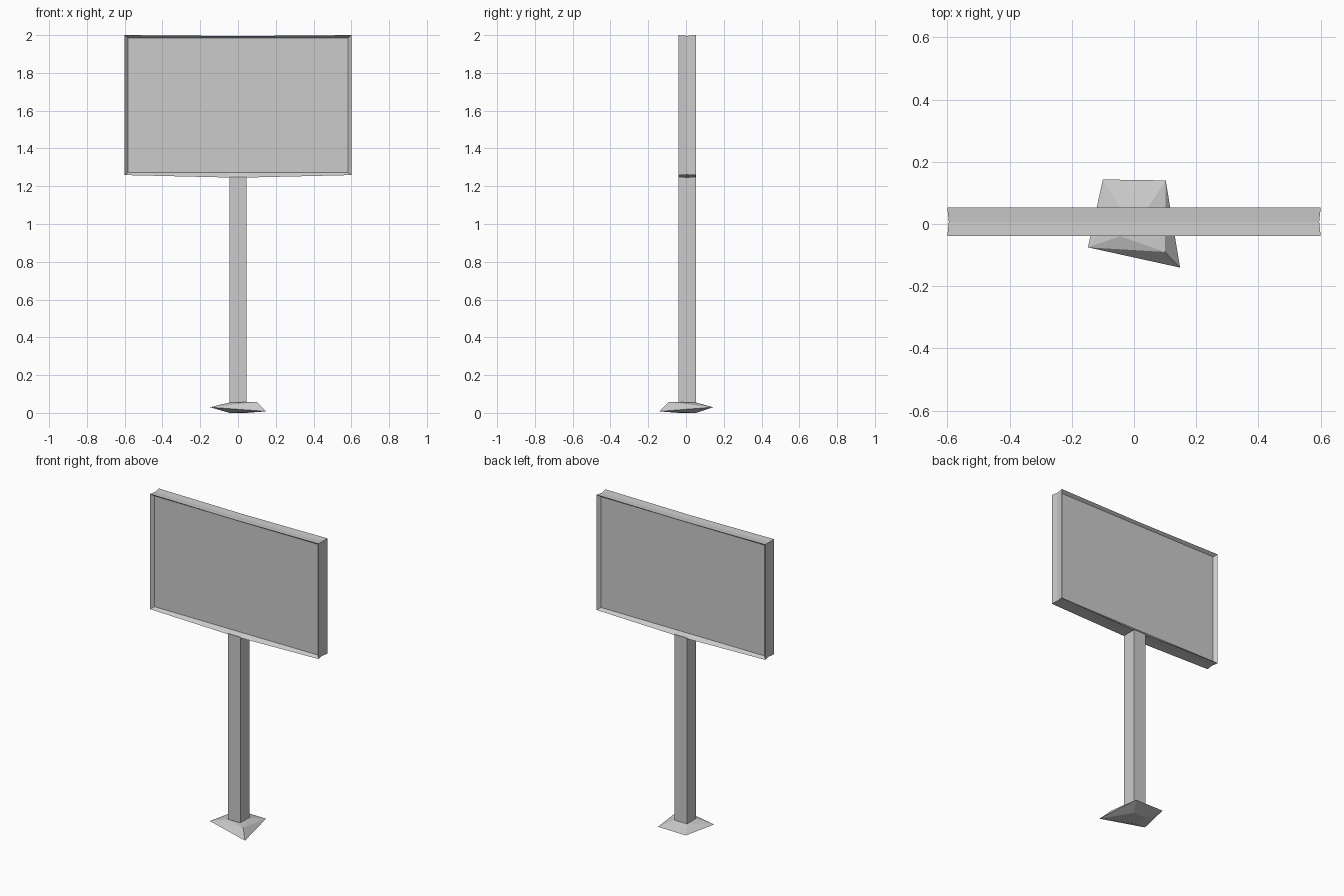
import bpy, bmesh

if "Cube" in bpy.data.objects:
    bpy.data.objects.remove(bpy.data.objects["Cube"])

Y0, Y1 = -0.039, 0.053          # front and back planes of board and post
YM = (Y0 + Y1) / 2


def finish(bm, name):
    bmesh.ops.recalc_face_normals(bm, faces=bm.faces)
    mesh = bpy.data.meshes.new(name)
    bm.to_mesh(mesh)
    bm.free()
    obj = bpy.data.objects.new(name, mesh)
    bpy.context.collection.objects.link(obj)
    return obj


def loft(name, rings):
    """Skin a list of equal-length point rings and cap both ends."""
    bm = bmesh.new()
    loops = [[bm.verts.new(p) for p in ring] for ring in rings]
    n = len(loops[0])
    for a, b in zip(loops, loops[1:]):
        for i in range(n):
            j = (i + 1) % n
            bm.faces.new((a[i], a[j], b[j], b[i]))
    bm.faces.new(loops[0])
    bm.faces.new(loops[-1])
    return finish(bm, name)


def board_ring(y, half, low, dip, top, sag):
    """Board outline: bottom dips at the post, top sags slightly."""
    return [(-half, y, low), (-0.045, y, dip), (0.045, y, dip),
            (half, y, low), (half, y, top), (0, y, sag), (-half, y, top)]


# Board: sloped rim around a recessed panel on both sides
panel = (0.582, 1.272, 1.272, 1.985, 1.985)
rim = (0.6, 1.259, 1.246, 2.0, 1.995)
waist = (0.595, 1.261, 1.247, 1.996, 1.993)
loft("sign_board", [
    board_ring(Y0 + 0.02, *panel),
    board_ring(Y0, *rim),
    board_ring(YM, *waist),
    board_ring(Y1, *rim),
    board_ring(Y1 - 0.02, *panel),
])


# Square post
def square(z, r=0.045):
    return [(-r, Y0, z), (r, Y0, z), (r, Y1, z), (-r, Y1, z)]


loft("post", [square(0.03), square(1.25)])

# Uneven footing: hull of four skewed corners, one raised corner and the post ends
bm = bmesh.new()
corners = [(-0.148, -0.075, 0.03), (0.148, -0.14, 0.008), (0.102, 0.14, 0.03),
           (-0.10, 0.143, 0.03), (0.10, -0.09, 0.058)]
for p in corners + square(0.055) + square(0.0):
    bm.verts.new(p)
bmesh.ops.convex_hull(bm, input=bm.verts)
finish(bm, "footing")
